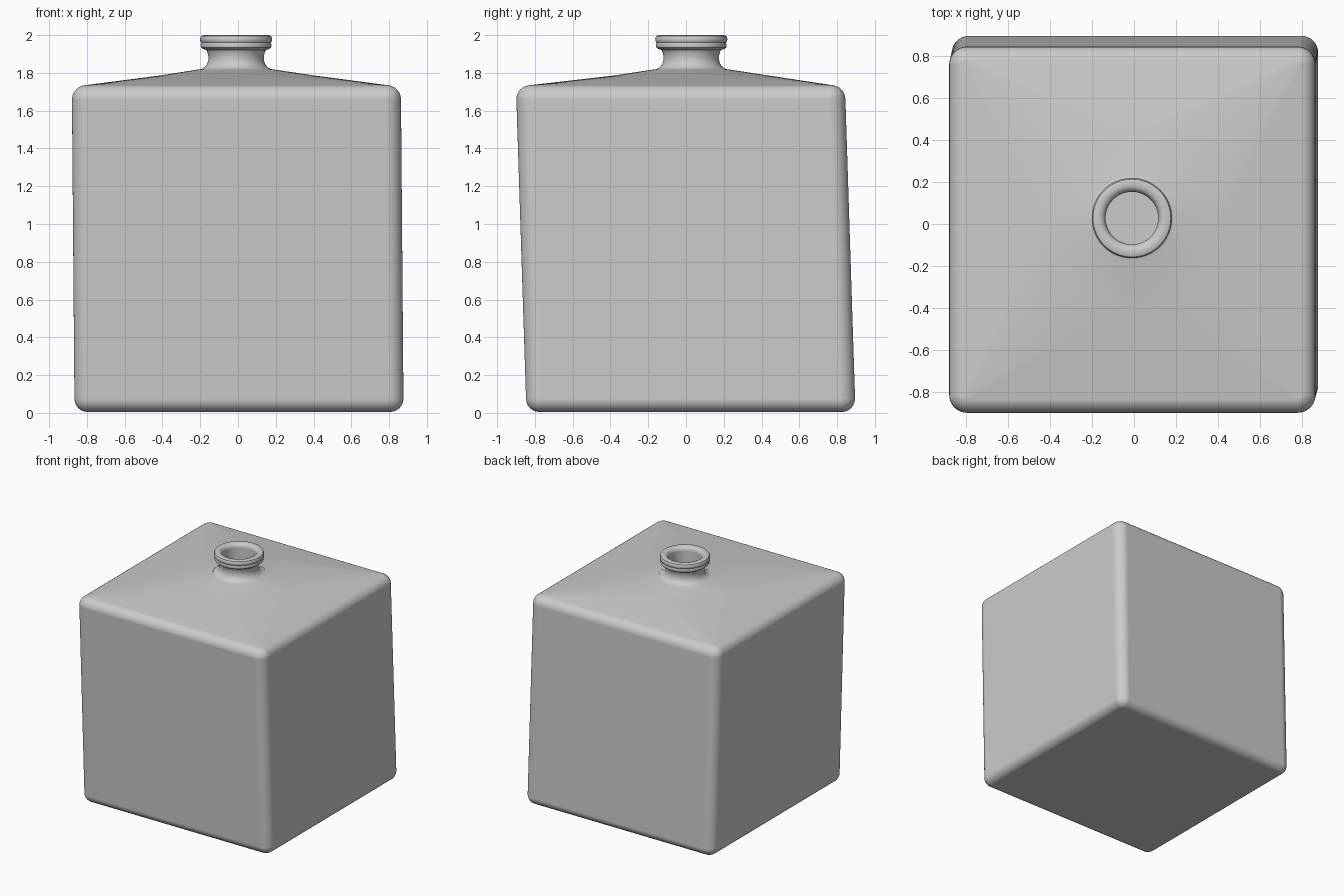
import bpy, bmesh, math

if "Cube" in bpy.data.objects:
    bpy.data.objects.remove(bpy.data.objects["Cube"])

NECK = (-0.01, 0.028)
LOW, HIGH = (0.005, 0.024), (-0.008, -0.027)


def finish(bm, name):
    bmesh.ops.remove_doubles(bm, verts=bm.verts, dist=1e-5)
    bmesh.ops.recalc_face_normals(bm, faces=bm.faces)
    me = bpy.data.meshes.new(name)
    bm.to_mesh(me)
    bm.free()
    ob = bpy.data.objects.new(name, me)
    bpy.context.collection.objects.link(ob)
    bpy.context.view_layer.objects.active = ob
    ob.select_set(True)
    bpy.ops.object.shade_smooth_by_angle(angle=math.radians(35))
    mod = ob.modifiers.new("weighted", 'WEIGHTED_NORMAL')
    mod.keep_sharp = True
    ob.select_set(False)
    return ob


def ring(bm, c, half, r, z, n=16):
    """Rounded square ring; a circle when r equals half."""
    vs = []
    for q in range(4):
        mid = math.pi / 4 + q * math.pi / 2
        cx = math.copysign(half - r, math.cos(mid))
        cy = math.copysign(half - r, math.sin(mid))
        for i in range(n + 1):
            a = (q + i / n) * math.pi / 2
            vs.append(bm.verts.new((c[0] + cx + r * math.cos(a),
                                    c[1] + cy + r * math.sin(a), z)))
    return vs


def loft(bm, rings):
    for a, b in zip(rings, rings[1:]):
        for i in range(len(a)):
            j = (i + 1) % len(a)
            bm.faces.new((a[i], a[j], b[j], b[i]))


# Leaning rounded square body, with shoulder blending to a shallow cone
bm = bmesh.new()
rings = []
for i in range(7):  # bottom round-over
    a = i / 6 * math.pi / 2
    d = 0.07 * (1 - math.sin(a))
    rings.append(ring(bm, LOW, 0.871 - d, 0.08 - d, 0.005 + 0.07 * (1 - math.cos(a))))
bm.faces.new(rings[0][::-1])
for i in range(7):  # top round-over
    a = i / 6 * math.radians(82)
    d = 0.075 * (1 - math.cos(a))
    rings.append(ring(bm, HIGH, 0.871 - d, 0.085 - d, 1.66 + 0.075 * math.sin(a)))
rings.append(ring(bm, (-0.005, 0.028), 0.41, 0.41, 1.786))
rings.append(ring(bm, NECK, 0.2, 0.2, 1.818))
loft(bm, rings)
finish(bm, "bottle_body")

# Neck with flared base, beaded lip and open bore
profile = [(0.2, 1.817), (0.182, 1.821), (0.165, 1.831), (0.153, 1.848),
           (0.147, 1.868), (0.147, 1.89), (0.152, 1.91), (0.158, 1.922),
           (0.174, 1.926), (0.185, 1.934), (0.188, 1.948), (0.184, 1.96),
           (0.19, 1.968), (0.191, 1.982), (0.185, 1.995), (0.172, 2.0),
           (0.155, 2.0), (0.14, 1.995), (0.13, 1.983), (0.125, 1.965),
           (0.125, 1.815)]
bm = bmesh.new()
loft(bm, [ring(bm, NECK, r, r, z) for r, z in profile])
finish(bm, "bottle_neck")
